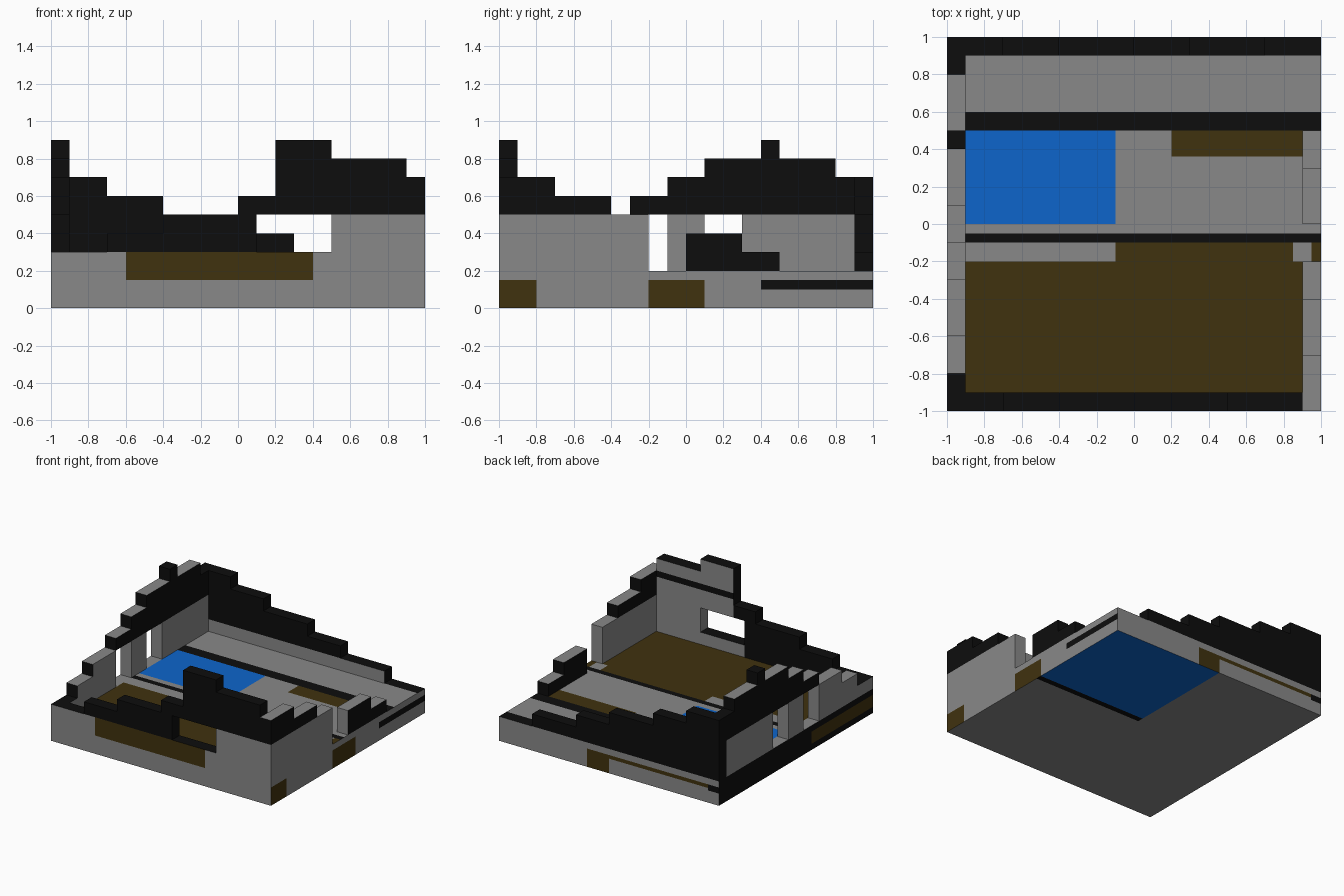
import bpy, bmesh
from mathutils import Vector

if "Cube" in bpy.data.objects:
    bpy.data.objects.remove(bpy.data.objects["Cube"])

GREY, BLACK, BROWN, BLUE = range(4)
mats = []
for name, c in (("stone grey", (0.25, 0.25, 0.25)), ("charred black", (0.004, 0.004, 0.004)),
                ("earth brown", (0.051, 0.032, 0.0045)), ("water blue", (0.004, 0.13, 0.6))):
    m = bpy.data.materials.new(name)
    m.diffuse_color = (*c, 1)
    m.use_nodes = True
    m.node_tree.nodes["Principled BSDF"].inputs["Base Color"].default_value = m.diffuse_color
    mats.append(m)

ALL = (-9, 9)
DIRS = {"+x": (1, 0, 0), "-x": (-1, 0, 0), "+y": (0, 1, 0),
        "-y": (0, -1, 0), "+z": (0, 0, 1), "-z": (0, 0, -1)}
EVERY = tuple(DIRS)
SIDES = EVERY[:4]


def paint(bm, rules):
    """Cut faces along each rule's limits, then colour by direction and region."""
    for color, dirs, *box in rules:
        for axis, limits in enumerate(box):
            for v in limits:
                if abs(v) < 1.5:
                    co, no = Vector(), Vector()
                    co[axis], no[axis] = v, 1
                    bmesh.ops.bisect_plane(bm, geom=bm.verts[:] + bm.edges[:] + bm.faces[:],
                                           plane_co=co, plane_no=no, dist=1e-4)
    bm.normal_update()
    for f in bm.faces:
        c = f.calc_center_median()
        for color, dirs, *box in rules:
            if any(f.normal.dot(Vector(DIRS[d])) > 0.9 for d in dirs) and \
                    all(lo - 1e-3 <= c[i] <= hi + 1e-3 for i, (lo, hi) in enumerate(box)):
                f.material_index = color


def finish(name, bm, rules):
    bmesh.ops.recalc_face_normals(bm, faces=bm.faces[:])
    paint(bm, rules)
    me = bpy.data.meshes.new(name)
    bm.to_mesh(me)
    bm.free()
    for m in mats:
        me.materials.append(m)
    bpy.context.collection.objects.link(bpy.data.objects.new(name, me))


def wall(name, along, at, steps, rules, holes=(), base=0.2, thick=0.1):
    """Stepped wall: steps = (start, end, top); holes = (u0, u1, z0, z1)."""
    us = sorted({v for s in steps for v in s[:2]} | {v for h in holes for v in h[:2]})
    zs = sorted({base} | {s[2] for s in steps} | {v for h in holes for v in h[2:]})
    bm = bmesh.new()
    verts = {}

    def vert(u, z):
        if (u, z) not in verts:
            verts[u, z] = bm.verts.new((u, at, z) if along == "x" else (at, u, z))
        return verts[u, z]
    for u0, u1 in zip(us, us[1:]):
        for z0, z1 in zip(zs, zs[1:]):
            u, z = (u0 + u1) / 2, (z0 + z1) / 2
            solid = any(s[0] < u < s[1] and z < s[2] for s in steps)
            if solid and not any(h[0] < u < h[1] and h[2] < z < h[3] for h in holes):
                bm.faces.new([vert(u0, z0), vert(u1, z0), vert(u1, z1), vert(u0, z1)])
    # thicken the outline into a closed solid
    old = bm.faces[:]
    ext = bmesh.ops.extrude_face_region(bm, geom=old, use_keep_orig=True)
    shift = (0, thick, 0) if along == "x" else (thick, 0, 0)
    bmesh.ops.translate(bm, vec=shift, verts=[g for g in ext["geom"] if isinstance(g, bmesh.types.BMVert)])
    finish(name, bm, rules)


# ground slab with floor areas, pool and side patches
bm = bmesh.new()
bmesh.ops.create_cube(bm, size=1)
bmesh.ops.scale(bm, vec=(2, 2, 0.2), verts=bm.verts)
bmesh.ops.translate(bm, vec=(0, 0, 0.1), verts=bm.verts)
top = ("+z",)
finish("ground_slab", bm, [
    (BROWN, top, (-0.9, 0.9), (-0.9, -0.1), ALL),
    (GREY, top, (-0.9, -0.1), (-0.2, -0.1), ALL),
    (GREY, top, (0.85, 0.95), (-0.2, -0.1), ALL),
    (BROWN, top, (0.95, 1), (-0.2, -0.1), ALL),
    (BLACK, top, ALL, (-0.1, -0.05), ALL),
    (BLUE, top, (-0.9, -0.1), (0, 0.5), ALL),
    (BROWN, top, (0.2, 0.9), (0.36, 0.5), ALL),
    (BLACK, top, ALL, (0.5, 0.6), ALL),
    (BLACK, top, ALL, (0.9, 1), ALL),
    (BROWN, ("-y",), (-0.6, 0.4), ALL, (0.15, 0.2)),
    (BROWN, ("+x",), ALL, (-1, -0.8), (0, 0.15)),
    (BROWN, ("+x",), ALL, (-0.2, 0.1), (0, 0.15)),
    (BLACK, ("+x",), ALL, (0.4, 1), (0.1, 0.15)),
    (BROWN, ("+y",), (0, 0.2), ALL, (0, 0.15)),
    (BROWN, ("+y",), (-0.9, 0), ALL, (0.12, 0.15)),
    (BLACK, ("+y",), (-1, -0.9), ALL, (0.1, 0.15)),
    (BLACK, ("-x",), ALL, ALL, ALL),
    (BROWN, ("-x",), ALL, (-1, -0.2), (0.05, 0.15)),
    (BLUE, ("-z",), (0, 1), (0.1, 1), ALL),
    (BLACK, ("-z",), (0, 1), (0.05, 0.1), ALL),
])

# front wall with a window
wall("front_wall", "x", -1,
     [(-1, -0.7, 0.3), (-0.7, -0.4, 0.4), (-0.4, 0, 0.5), (0, 0.2, 0.6),
      (0.2, 0.5, 0.9), (0.5, 0.9, 0.8), (0.9, 1, 0.7)],
     [(BLACK, SIDES, (-1, 0.1), ALL, (0.3, 9)),
      (BLACK, SIDES, ALL, ALL, (0.5, 9)),
      (BLACK, ("+y",), (-1, 0.1), ALL, ALL),
      (GREY, ("+y",), (0.2, 1), ALL, (0.5, 9)),
      (BLACK, ("+y",), (0.2, 1), ALL, (0.65, 0.7)),
      (BLACK, top, (-1, 0.9), ALL, ALL),
      (BROWN, ("-y",), (-0.6, 0.4), ALL, (0.2, 0.3))],
     holes=[(0.1, 0.5, 0.3, 0.5)])

# back wall, stepping down to the right
wall("back_wall", "x", 0.9,
     [(-1, -0.7, 0.7), (-0.7, -0.4, 0.6), (-0.4, 0, 0.5), (0, 0.3, 0.4), (0.3, 0.7, 0.3)],
     [(BLACK, EVERY, ALL, ALL, ALL),
      (GREY, ("-y",), ALL, ALL, (0.2, 0.3))])

# left wall with two window slots
wall("left_wall", "y", -1,
     [(-0.9, -0.8, 0.3), (-0.8, -0.6, 0.4), (-0.6, -0.3, 0.5), (-0.3, -0.1, 0.6),
      (-0.1, 0.1, 0.7), (0.1, 0.4, 0.8), (0.4, 0.5, 0.9), (0.5, 0.8, 0.8), (0.8, 0.9, 0.7)],
     [(BLACK, SIDES, ALL, ALL, (0.5, 9)),
      (BLACK, ("-y",), ALL, (-1, -0.5), ALL),
      (BLACK, top, ALL, (-1, -0.8), ALL),
      (BLACK, top, ALL, (0.4, 0.5), ALL),
      (BLACK, top, ALL, (0.8, 1), ALL)],
     holes=[(-0.3, -0.1, 0.2, 0.5), (0.1, 0.3, 0.2, 0.5)])

# right wall and its broken remnant
wall("right_wall", "y", 0.9,
     [(-0.9, -0.7, 0.7), (-0.7, -0.4, 0.6), (-0.4, -0.2, 0.5)],
     [(BLACK, SIDES, ALL, ALL, (0.5, 9))])
wall("right_wall_remnant", "y", 0.9, [(0, 0.3, 0.4), (0.3, 0.5, 0.3)],
     [(BLACK, ("+x", "-x", "+y"), ALL, ALL, ALL)])
